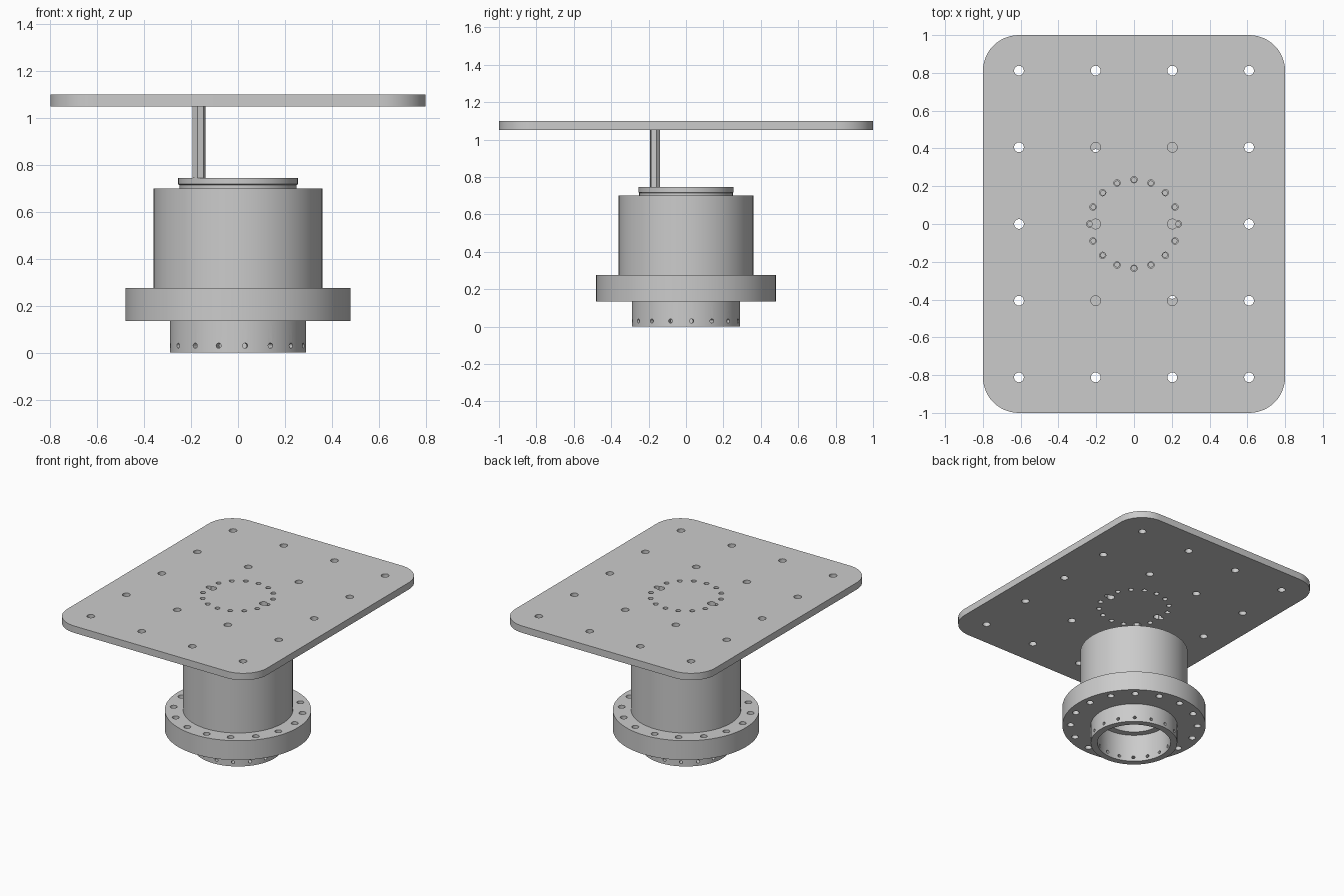
import bpy, bmesh, math
from mathutils import Matrix, Vector

if "Cube" in bpy.data.objects:
    bpy.data.objects.remove(bpy.data.objects["Cube"], do_unlink=True)

GREY = (0.6, 0.6, 0.6, 1)
metal = bpy.data.materials.new("grey metal")
metal.use_nodes = True
metal.diffuse_color = GREY
metal.node_tree.nodes["Principled BSDF"].inputs["Base Color"].default_value = GREY


def make_object(name, bm):
    bmesh.ops.recalc_face_normals(bm, faces=bm.faces)
    mesh = bpy.data.meshes.new(name)
    bm.to_mesh(mesh)
    bm.free()
    mesh.materials.append(metal)
    obj = bpy.data.objects.new(name, mesh)
    bpy.context.collection.objects.link(obj)
    return obj


def lathe(name, profile, steps=96):
    """Closed (radius, z) profile turned about the z axis."""
    bm = bmesh.new()
    rings = []
    for i in range(steps):
        a = math.tau * i / steps
        rings.append([bm.verts.new((r * math.cos(a), r * math.sin(a), z)) for r, z in profile])
    n = len(profile)
    for i in range(steps):
        a, b = rings[i], rings[(i + 1) % steps]
        for j in range(n):
            k = (j + 1) % n
            bm.faces.new((a[j], b[j], b[k], a[k]))
    return make_object(name, bm)


def prism(name, outline, z0, z1):
    bm = bmesh.new()
    face = bm.faces.new([bm.verts.new((x, y, z0)) for x, y in outline])
    top = bmesh.ops.extrude_face_region(bm, geom=[face])["geom"]
    bmesh.ops.translate(bm, vec=(0, 0, z1 - z0),
                        verts=[v for v in top if isinstance(v, bmesh.types.BMVert)])
    return make_object(name, bm)


def drill(obj, pins):
    """Cut round holes; each pin is (centre, axis, radius, length)."""
    bm = bmesh.new()
    for centre, axis, radius, length in pins:
        turn = Vector(axis).to_track_quat("Z", "Y").to_matrix().to_4x4()
        bmesh.ops.create_cone(bm, cap_ends=True, segments=20, radius1=radius, radius2=radius,
                              depth=length, matrix=Matrix.Translation(centre) @ turn)
    cutter = make_object("hole_cutter", bm)
    cutter.hide_render = True
    mod = obj.modifiers.new("holes", "BOOLEAN")
    mod.operation = "DIFFERENCE"
    mod.solver = "EXACT"
    mod.object = cutter
    activate(obj)
    bpy.ops.object.modifier_apply(modifier=mod.name)
    bpy.data.objects.remove(cutter, do_unlink=True)


def activate(obj):
    bpy.ops.object.select_all(action="DESELECT")
    obj.select_set(True)
    bpy.context.view_layer.objects.active = obj


def circle(radius, z, start=0, count=16):
    for i in range(count):
        a = math.radians(start) + math.tau * i / count
        yield Vector((radius * math.cos(a), radius * math.sin(a), z))


UP = (0, 0, 1)
BOLT_R = 0.235

# Lower collar with radial screw holes
collar = lathe("lower_collar", [(0.245, 0), (0.29, 0), (0.29, 0.135), (0.245, 0.135)])
drill(collar, [(p, (p.x, p.y, 0), 0.011, 0.1) for p in circle(0.27, 0.03, 6)])

# Wide flange with through holes and a stepped bore
flange = lathe("flange", [(0.245, 0.135), (0.48, 0.135), (0.48, 0.275),
                          (0.2, 0.275), (0.2, 0.2), (0.245, 0.2)])
drill(flange, [(p, UP, 0.023, 0.3) for p in circle(0.425, 0.205, 6)])

# Main housing
housing = lathe("housing", [(0.2, 0.275), (0.36, 0.275), (0.36, 0.7), (0.2, 0.7)])

# Output ring with blind bolt holes
ring = lathe("output_ring", [(0.17, 0.7), (0.25, 0.7), (0.25, 0.714),
                             (0.255, 0.718), (0.255, 0.745), (0.17, 0.745)])
drill(ring, [(p, UP, 0.012, 0.06) for p in circle(BOLT_R - 0.002, 0.745)])

# Single hexagonal standoff on the bolt circle
sx = sy = -BOLT_R * math.sqrt(0.5)
hexagon = [(sx + p.x, sy + p.y) for p in circle(0.028, 0, 15, 6)]
standoff = prism("standoff", hexagon, 0.745, 1.05)
drill(standoff, [((sx, sy, 0.9), UP, 0.012, 0.5)])

# Rounded top plate with a hole grid and bolt circle
corner = 0.19
outline = []
for quarter, (kx, ky) in enumerate([(1, 1), (-1, 1), (-1, -1), (1, -1)]):
    for i in range(13):
        a = math.radians(90 * quarter + 7.5 * i)
        outline.append((kx * (0.8 - corner) + corner * math.cos(a),
                        ky * (1 - corner) + corner * math.sin(a)))
plate = prism("top_plate", outline, 1.05, 1.1)
bolts = [(p, UP, 0.017, 0.2) for p in circle(BOLT_R, 1.075)]
drill(plate, bolts)
grid = [(((i - 1.5) * 0.406, (j - 2) * 0.406, 1.075), UP, 0.026, 0.2)
        for i in range(4) for j in range(5)]
drill(plate, grid)

for part in (collar, flange, housing, ring, standoff, plate):
    activate(part)
    bpy.ops.object.shade_smooth_by_angle(angle=math.radians(30))
